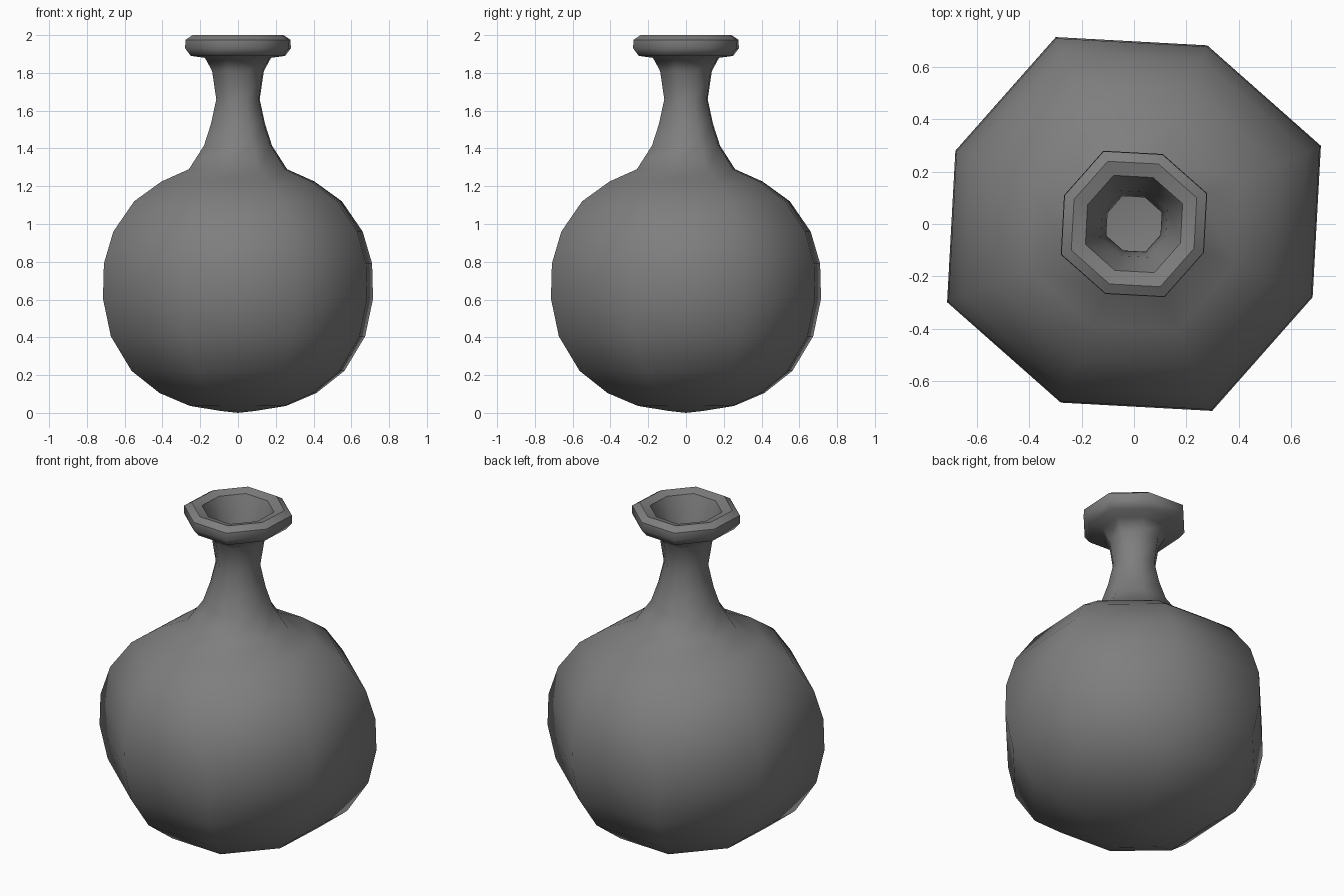
import bpy, bmesh, math

if "Cube" in bpy.data.objects:
    bpy.data.objects.remove(bpy.data.objects["Cube"])

# Octagonal lathe: alternate corners are slightly closer to the axis
SIDES, PHASE, INSET = 8, math.radians(22.7), 0.953

# (half width, z): outside from base to lip, then down the inside
outer = [(0.09, 0.01), (0.255, 0.037), (0.415, 0.105), (0.563, 0.222),
         (0.673, 0.405), (0.715, 0.605), (0.71, 0.79), (0.66, 0.96),
         (0.55, 1.12), (0.405, 1.225), (0.26, 1.29), (0.18, 1.415),
         (0.143, 1.53), (0.115, 1.66), (0.137, 1.81), (0.175, 1.88),
         (0.25, 1.89), (0.28, 1.93), (0.278, 1.975)]
lip = [(0.24, 2.0), (0.186, 1.985)]
throat = [(0.127, 1.81), (0.106, 1.66), (0.133, 1.53), (0.17, 1.41)]
cavity = [(max(x - 0.012, 0.05), z - 0.012 if z > 0.8 else z + 0.012)
          for x, z in reversed(outer[:11])]
profile = outer + lip + throat + cavity
sharp_rings = {len(outer) - 1, len(outer), len(outer) + 1}

bm = bmesh.new()
rings = []
for x, z in profile:
    r = x / math.cos(PHASE)
    ring = []
    for k in range(SIDES):
        a = PHASE + k * math.tau / SIDES
        s = r * (INSET if k % 2 else 1)
        ring.append(bm.verts.new((s * math.cos(a), s * math.sin(a), z)))
    rings.append(ring)

# Walls
for lo, hi in zip(rings, rings[1:]):
    for k in range(SIDES):
        n = (k + 1) % SIDES
        bm.faces.new((lo[k], lo[n], hi[n], hi[k]))

# Closed base, outside and inside
for ring, z in ((rings[0], 0.0), (rings[-1], 0.02)):
    tip = bm.verts.new((0, 0, z))
    for k in range(SIDES):
        bm.faces.new((ring[k], ring[(k + 1) % SIDES], tip))

bmesh.ops.recalc_face_normals(bm, faces=bm.faces)
for f in bm.faces:
    f.smooth = True

# Crisp lip edges
for i in sharp_rings:
    for k in range(SIDES):
        bm.edges.get((rings[i][k], rings[i][(k + 1) % SIDES])).smooth = False

mesh = bpy.data.meshes.new("round_flask")
bm.to_mesh(mesh)
bm.free()
flask = bpy.data.objects.new("round_flask", mesh)
bpy.context.collection.objects.link(flask)

# Dark grey glaze
glaze = bpy.data.materials.new("dark_grey")
glaze.diffuse_color = (0.21, 0.21, 0.21, 1)
glaze.use_nodes = True
glaze.node_tree.nodes["Principled BSDF"].inputs["Base Color"].default_value = glaze.diffuse_color
mesh.materials.append(glaze)
